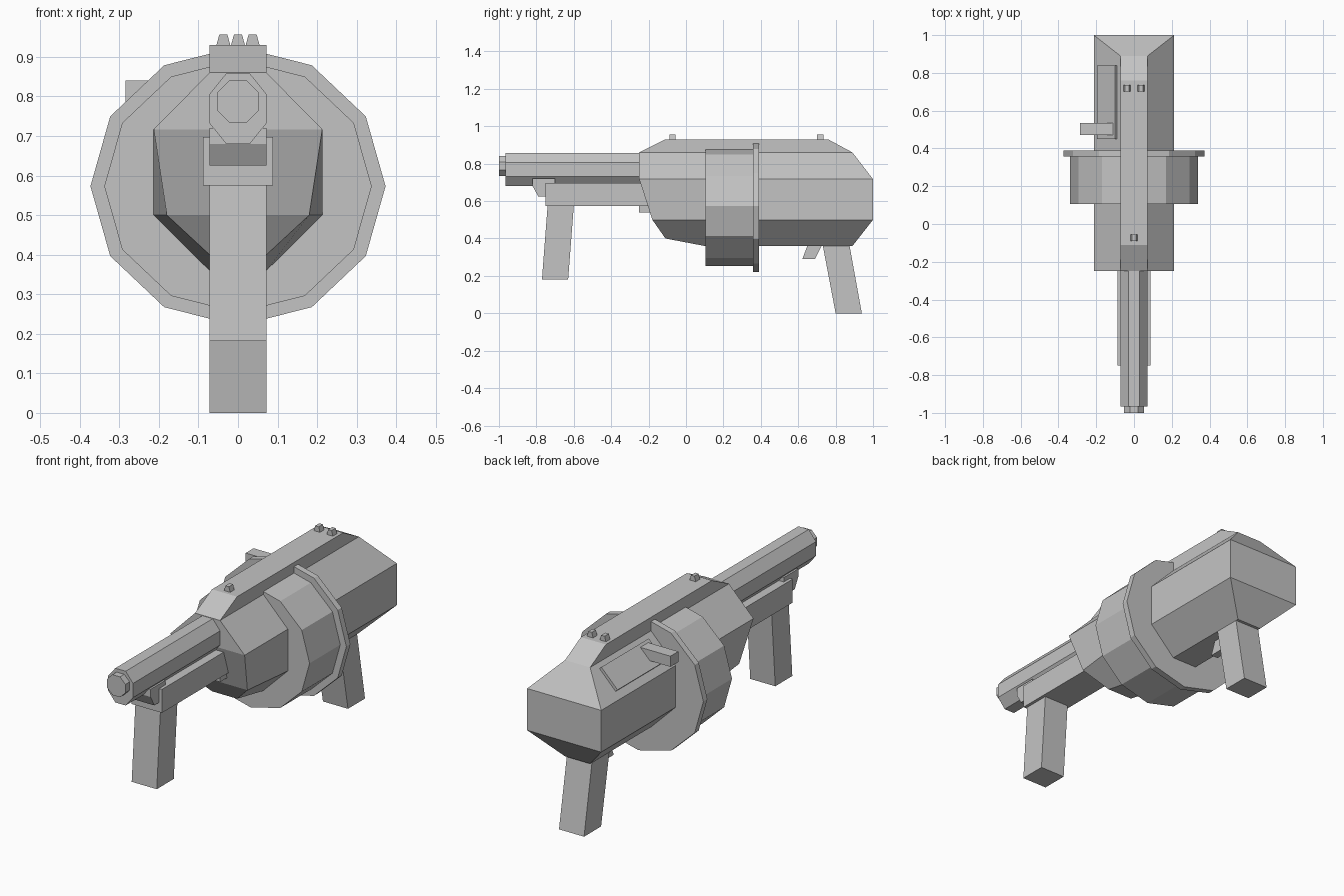
import bpy, bmesh, math
from mathutils import Matrix

cube = bpy.data.objects.get("Cube")
if cube:
    bpy.data.objects.remove(cube, do_unlink=True)

grey = bpy.data.materials.new("plain grey")
grey.use_nodes = True
grey.diffuse_color = (0.55, 0.55, 0.55, 1)
grey.node_tree.nodes["Principled BSDF"].inputs["Base Color"].default_value = (0.55, 0.55, 0.55, 1)


def loft(name, sections, caps=True):
    """Skin closed rings of points, closing both ends."""
    bm = bmesh.new()
    rings = [[bm.verts.new(p) for p in s] for s in sections]
    n = len(rings[0])
    for a, b in zip(rings, rings[1:]):
        for i in range(n):
            j = (i + 1) % n
            bm.faces.new((a[i], a[j], b[j], b[i]))
    for ring in (rings[0], rings[-1]):
        if caps:
            bm.faces.new(ring)
        else:  # bent end: bands between mirrored points
            for i in range(n // 2 - 1):
                bm.faces.new((ring[i], ring[i + 1], ring[n - 2 - i], ring[n - 1 - i]))
    bmesh.ops.recalc_face_normals(bm, faces=bm.faces)
    mesh = bpy.data.meshes.new(name)
    bm.to_mesh(mesh)
    bm.free()
    mesh.materials.append(grey)
    obj = bpy.data.objects.new(name, mesh)
    bpy.context.collection.objects.link(obj)
    return obj


def side_prism(name, profile, half):
    """Side profile (y, z) extruded across x."""
    return loft(name, [[(x, y, z) for y, z in profile] for x in (-half, half)])


def box(name, x0, x1, y0, y1, z0, z1):
    return loft(name, [[(x, y0, z0), (x, y1, z0), (x, y1, z1), (x, y0, z1)] for x in (x0, x1)])


def tube(name, sides, rx, rz, cz, y0, y1, turn=0):
    """Solid many-sided drum along y."""
    angles = [math.tau * i / sides + turn for i in range(sides)]
    return loft(name, [[(rx * math.cos(a), y, cz + rz * math.sin(a)) for a in angles]
                       for y in (y0, y1)])


def mirrored(half):
    return half + [(-x, y, z) for x, y, z in reversed(half)]


# Faceted main body with a bent nose and tail
T, W = 0.072, 0.213
nose = [(T, -0.25, 0.86), (W, -0.25, 0.717), (0.18, -0.18, 0.5), (T, -0.11, 0.4)]
middle = [(T, 0.1, 0.86), (W, 0.1, 0.717), (W, 0.1, 0.5), (T, 0.1, 0.36)]
tail = [(T, 0.89, 0.86), (W, 1, 0.717), (W, 1, 0.5), (T, 0.89, 0.36)]
loft("body", [mirrored(s) for s in (nose, middle, tail)], caps=False)
side_prism("top_rail", [(-0.25, 0.855), (-0.25, 0.86), (-0.11, 0.93), (0.76, 0.93),
                        (0.89, 0.86), (0.89, 0.855)], T)

# Drum magazine and its rear flange
tube("drum", 12, 0.338, 0.32, 0.573, 0.105, 0.36)
tube("drum_flange", 12, 0.373, 0.353, 0.573, 0.357, 0.39)

# Barrel and muzzle
turn = math.pi / 8
k = 1 / math.cos(turn)
tube("barrel", 8, T * k, 0.089 * k, 0.769, -0.965, -0.2, turn)
tube("muzzle", 8, 0.053 * k, 0.053 * k, 0.787, -1, -0.95, turn)

# Fore-end under the barrel
side_prism("under_barrel_lug", [(-0.82, 0.72), (-0.82, 0.68), (-0.79, 0.625),
                                (-0.7, 0.625), (-0.7, 0.72)], T)
box("fore_end", -0.088, 0.088, -0.75, -0.16, 0.575, 0.697)
box("fore_end_block", -T, T, -0.25, -0.13, 0.54, 0.59)

# Grips and trigger
side_prism("front_grip", [(-0.738, 0.6), (-0.77, 0.182), (-0.63, 0.182), (-0.598, 0.6)], T)
side_prism("rear_grip", [(0.73, 0.37), (0.8, 0), (0.94, 0), (0.873, 0.37)], T)
side_prism("trigger", [(0.652, 0.37), (0.622, 0.29), (0.69, 0.29), (0.729, 0.37)], 0.02)

# Port cover lying on the sloping shoulder, with the charging handle
cover = box("port_cover", -0.066, 0.066, 0.45, 0.84, -0.01, 0.015)
slope = Matrix.Translation((-0.1375, 0, 0.7935)) @ Matrix.Rotation(-math.pi / 4, 4, "Y")
cover.data.transform(slope)
box("charging_handle", -0.285, -0.1, 0.47, 0.535, 0.785, 0.84)

# Tapered sight posts
for name, cx, cy in (("front_sight", 0, -0.072), ("rear_sight_right", -0.037, 0.718),
                     ("rear_sight_left", 0.037, 0.718)):
    loft(name, [[(cx + sx * w, cy + sy * 0.017, z) for sx, sy in ((-1, -1), (1, -1), (1, 1), (-1, 1))]
                for w, z in ((0.018, 0.928), (0.01, 0.957))])
